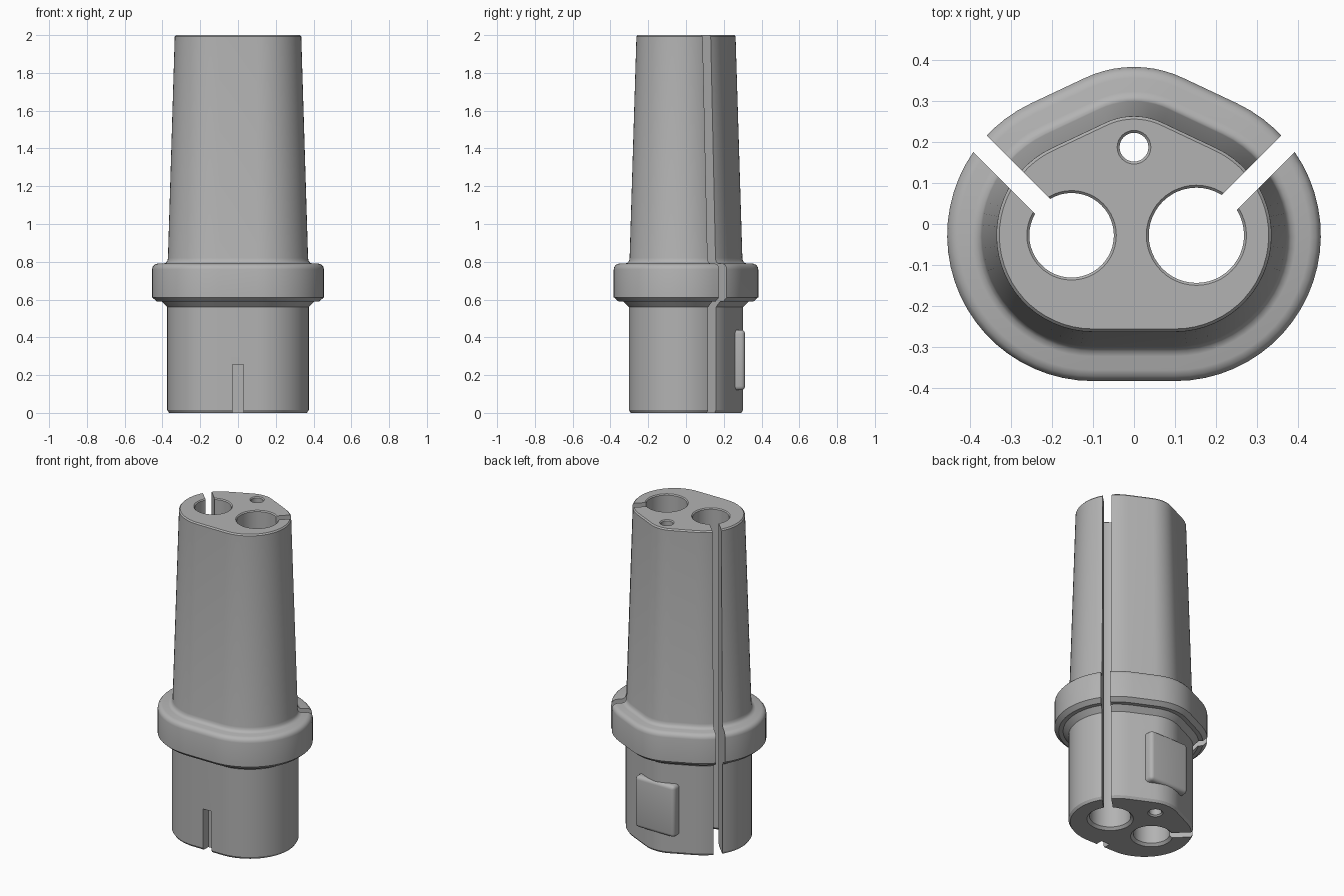
import bpy, bmesh
from math import radians, cos, sin, pi
from mathutils import Matrix, Vector

cube = bpy.data.objects.get("Cube")
if cube:
    bpy.data.objects.remove(cube, do_unlink=True)

grey = bpy.data.materials.new("plain grey")
grey.use_nodes = True
COLOUR = (0.45, 0.45, 0.45, 1)
grey.diffuse_color = COLOUR
grey.node_tree.nodes["Principled BSDF"].inputs["Base Color"].default_value = COLOUR


def make(name, bm):
    bmesh.ops.recalc_face_normals(bm, faces=bm.faces)
    mesh = bpy.data.meshes.new(name)
    bm.to_mesh(mesh)
    bm.free()
    mesh.materials.append(grey)
    ob = bpy.data.objects.new(name, mesh)
    bpy.context.collection.objects.link(ob)
    return ob


def loft(name, rings):
    """Skin closed rings of points and cap both ends."""
    bm = bmesh.new()
    loops = [[bm.verts.new(p) for p in ring] for ring in rings]
    n = len(loops[0])
    for a, b in zip(loops, loops[1:]):
        for i in range(n):
            j = (i + 1) % n
            bm.faces.new((a[i], a[j], b[j], b[i]))
    bm.faces.new(loops[0][::-1])
    bm.faces.new(loops[-1])
    return make(name, bm)


def box(name, size, matrix, bevel=0):
    bm = bmesh.new()
    bmesh.ops.create_cube(bm, size=1, matrix=Matrix.Diagonal((*size, 1)))
    if bevel:
        bmesh.ops.bevel(bm, geom=bm.edges[:], offset=bevel, segments=4,
                        profile=0.5, affect='EDGES')
    bm.transform(matrix)
    return make(name, bm)


def boolean(target, tool, operation):
    tool.hide_render = True
    mod = target.modifiers.new("boolean", 'BOOLEAN')
    mod.operation, mod.solver, mod.object = operation, 'EXACT', tool
    bpy.context.view_layer.objects.active = target
    bpy.ops.object.modifier_apply(modifier=mod.name)
    bpy.data.objects.remove(tool, do_unlink=True)


# Rounded outline: (centre x, centre y, radius, start angle, end angle, steps)
ARCS = [(0.1, -0.0275, 0.355, -90, 64.8, 26),
        (0, 0.1025, 0.28, 64.8, 115.2, 10),
        (-0.1, -0.0275, 0.355, 115.2, 270, 26)]


def outline(offset, z):
    points = []
    for cx, cy, r, a0, a1, steps in ARCS:
        for i in range(steps + 1):
            a = radians(a0 + (a1 - a0) * i / steps)
            points.append((cx + (r + offset) * cos(a), cy + (r + offset) * sin(a), z))
    return points


# Plug, collar and tapered grip as one body: (outline offset, height)
PROFILE = [(-0.09, 0), (-0.08, 0.015), (-0.08, 0.56), (-0.055, 0.585), (-0.05, 0.59),
           (-0.025, 0.59), (0, 0.612), (0, 0.76), (-0.003, 0.773), (-0.012, 0.784),
           (-0.027, 0.79), (-0.06, 0.79), (-0.073, 0.795), (-0.081, 0.805),
           (-0.084, 0.82), (-0.12, 1.992), (-0.127, 2)]
body = loft("connector_body", [outline(d, z) for d, z in PROFILE])

# Raised rounded key on the back of the plug
pad = box("back_key", (0.27, 0.14, 0.32), Matrix.Translation((0, 0.243, 0.28)), 0.022)
boolean(body, pad, 'UNION')


def bore(name, x, y, r, chamfer):
    levels = [(-0.02, r + chamfer), (0, r + chamfer), (chamfer, r),
              (1.994, r), (2, r + 0.006), (2.02, r + 0.006)]
    rings = [[(x + q * cos(2 * pi * i / 48), y + q * sin(2 * pi * i / 48), z)
              for i in range(48)] for z, q in levels]
    boolean(body, loft(name, rings), 'DIFFERENCE')


# Through holes
bore("right_bore", -0.152, -0.0275, 0.103, 0.015)
bore("left_bore", 0.152, -0.0275, 0.116, 0.015)
bore("pin_bore", 0, 0.187, 0.035, 0.008)

# Diagonal slots from each large hole to the outside
for side in (-1, 1):
    centre = Vector((side * 0.152, -0.0275, 1)) + Vector((side, 1, 0)).normalized() * 0.3
    turn = Matrix.Rotation(radians(90 - side * 45), 4, 'Z')
    slot = box("slot_cutter", (0.46, 0.052, 2.2), Matrix.Translation(centre) @ turn)
    boolean(body, slot, 'DIFFERENCE')

# Key notch at the front of the plug
notch = box("notch_cutter", (0.058, 0.15, 0.4), Matrix.Translation((0, -0.325, 0.057)))
boolean(body, notch, 'DIFFERENCE')

bpy.ops.object.select_all(action='DESELECT')
body.select_set(True)
bpy.context.view_layer.objects.active = body
bpy.ops.object.shade_smooth_by_angle(angle=radians(32))
